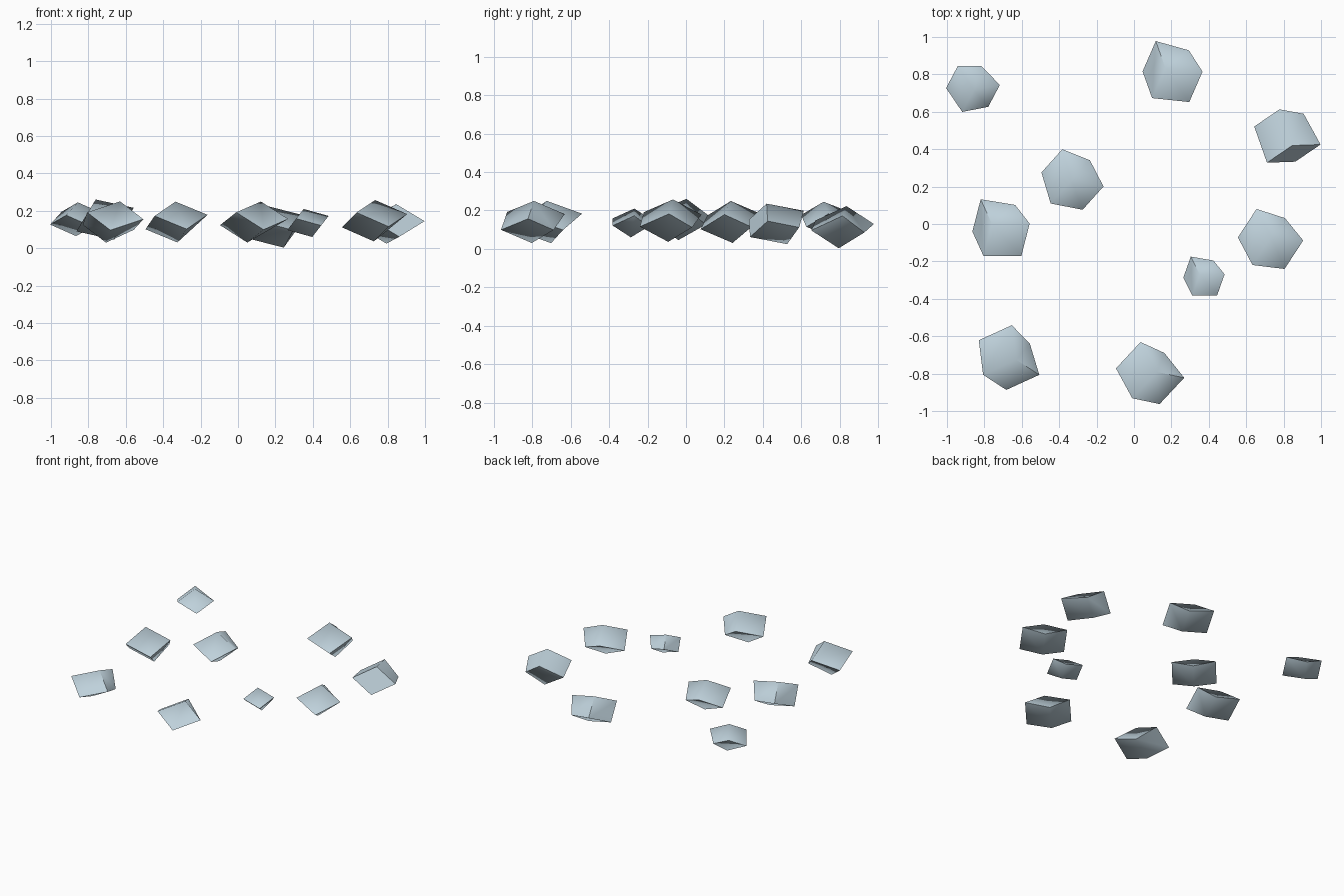
import bpy, bmesh
from math import radians
from mathutils import Matrix, Vector, Euler

if "Cube" in bpy.data.objects:
    bpy.data.objects.remove(bpy.data.objects["Cube"])

stone = bpy.data.materials.new("pale_blue_grey_stone")
stone.diffuse_color = (0.52, 0.64, 0.71, 1)
stone.use_nodes = True
stone.node_tree.nodes["Principled BSDF"].inputs["Base Color"].default_value = stone.diffuse_color

FLATTEN = 0.6        # rocks are squashed in height after tilting
CHIPPED = 0.8        # one corner of every block is pulled inward


def make_rock(name, centre, size, tilt):
    """Block with one chipped corner, tilted onto its point, then squashed."""
    bm = bmesh.new()
    bmesh.ops.create_cube(bm, size=size)
    corner = max(bm.verts, key=lambda v: v.co.x + v.co.y + v.co.z)
    corner.co *= CHIPPED
    turn = Euler([radians(a) for a in tilt], 'XYZ').to_matrix().to_4x4()
    squash = Matrix.Diagonal((1, 1, FLATTEN, 1))
    bm.transform(Matrix.Translation(Vector(centre)) @ squash @ turn)
    mesh = bpy.data.meshes.new(name)
    bm.to_mesh(mesh)
    bm.free()
    mesh.materials.append(stone)
    rock = bpy.data.objects.new(name, mesh)
    bpy.context.collection.objects.link(rock)
    bpy.context.view_layer.objects.active = rock
    rock.select_set(True)
    bpy.ops.object.shade_smooth_by_angle(angle=radians(75))
    rock.select_set(False)


# centre, edge length, tilt in degrees
rocks = [
    ((0.206, 0.815, 0.113), 0.217, (-51, 23, -6)),
    ((0.82, 0.473, 0.13), 0.214, (-24, 45, 2)),
    ((-0.861, 0.735, 0.155), 0.175, (-36, 36, 11)),
    ((-0.329, 0.238, 0.14), 0.21, (-43, 34, -11)),
    ((-0.711, -0.019, 0.153), 0.216, (-53, 20, 0)),
    ((0.73, -0.08, 0.147), 0.213, (-50, 36, -7)),
    ((0.374, -0.278, 0.135), 0.147, (-50, 25, 0)),
    ((-0.668, -0.714, 0.14), 0.217, (-49, 47, -33)),
    ((0.086, -0.797, 0.14), 0.215, (-50, 46, -12)),
]
for i, (centre, size, tilt) in enumerate(rocks, 1):
    make_rock(f"rock_{i}", centre, size, tilt)
